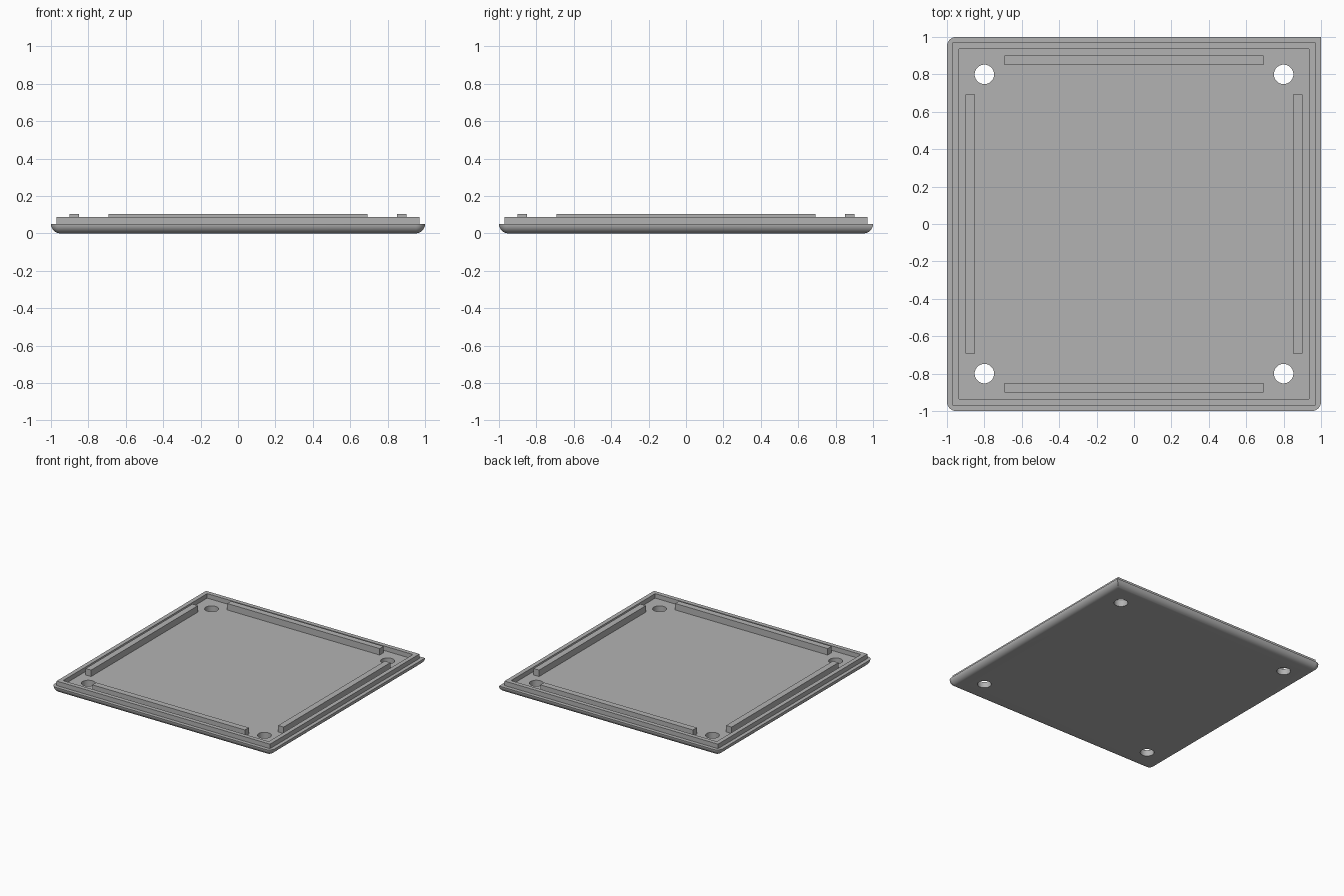
import bpy, bmesh, math
from mathutils import Matrix, Vector

if "Cube" in bpy.data.objects:
    bpy.data.objects.remove(bpy.data.objects["Cube"], do_unlink=True)

BASE_TOP, RIM_TOP, RIB_TOP = 0.05, 0.087, 0.103
ROUND = 0.05      # radius of the bottom edge and rounded corners
STEPS = 12

grey = bpy.data.materials.new("plain grey")
grey.use_nodes = True
grey.diffuse_color = (0.45, 0.45, 0.45, 1)
shader = grey.node_tree.nodes["Principled BSDF"]
shader.inputs["Base Color"].default_value = grey.diffuse_color
shader.inputs["Roughness"].default_value = 0.6


def finish(name, bm):
    bmesh.ops.recalc_face_normals(bm, faces=bm.faces)
    mesh = bpy.data.meshes.new(name)
    bm.to_mesh(mesh)
    bm.free()
    mesh.materials.append(grey)
    ob = bpy.data.objects.new(name, mesh)
    bpy.context.collection.objects.link(ob)
    return ob


def activate(ob):
    bpy.ops.object.select_all(action='DESELECT')
    ob.select_set(True)
    bpy.context.view_layer.objects.active = ob


def box(name, x0, x1, y0, y1, z0, z1):
    bm = bmesh.new()
    size = Matrix.Diagonal((x1 - x0, y1 - y0, z1 - z0, 1))
    middle = Matrix.Translation(((x0 + x1) / 2, (y0 + y1) / 2, (z0 + z1) / 2))
    bmesh.ops.create_cube(bm, size=1, matrix=middle @ size)
    return finish(name, bm)


# Base plate: rounded underside, three rounded corners and one square corner
bm = bmesh.new()
rings = []
for k in range(STEPS + 1):
    a = math.pi / 2 * k / STEPS
    r, z = ROUND * math.cos(a), BASE_TOP - ROUND * math.sin(a)
    ring = []
    for corner in range(4):
        turn = Matrix.Rotation(corner * math.pi / 2, 3, 'Z')
        inner = 1 - ROUND
        if corner == 0:
            offsets = [(r, r)]
        else:
            angles = [math.pi / 2 * s / STEPS for s in range(STEPS + 1)]
            offsets = [(r * math.cos(t), r * math.sin(t)) for t in angles]
        for dx, dy in offsets:
            ring.append(bm.verts.new(turn @ Vector((inner + dx, inner + dy, z))))
    rings.append(ring)
for upper, lower in zip(rings, rings[1:]):
    for i in range(len(upper)):
        j = (i + 1) % len(upper)
        bm.faces.new((upper[i], upper[j], lower[j], lower[i]))
bm.faces.new(rings[0])
bm.faces.new(rings[-1])
bmesh.ops.remove_doubles(bm, verts=bm.verts, dist=1e-5)
base = finish("base_plate", bm)

# Four screw holes through the base
bm = bmesh.new()
for x in (-0.8, 0.8):
    for y in (-0.8, 0.8):
        bmesh.ops.create_cone(bm, cap_ends=True, segments=48, radius1=0.052,
                              radius2=0.052, depth=0.4,
                              matrix=Matrix.Translation((x, y, 0)))
cutter = finish("hole_cutter", bm)
cutter.hide_render = True
cut = base.modifiers.new("holes", 'BOOLEAN')
cut.operation, cut.solver, cut.object = 'DIFFERENCE', 'EXACT', cutter
activate(base)
bpy.ops.object.modifier_apply(modifier=cut.name)
bpy.data.objects.remove(cutter, do_unlink=True)
bpy.ops.object.shade_smooth_by_angle(angle=math.radians(30))

# Raised square rim: four mitred walls following one cross-section
bm = bmesh.new()
section = [(0.97, 0.04), (0.97, RIM_TOP), (0.935, RIM_TOP), (0.935, 0.04)]
loops = [[bm.verts.new((sx * d, sy * d, z)) for d, z in section]
         for sx, sy in ((1, 1), (-1, 1), (-1, -1), (1, -1))]
for i in range(4):
    a, b = loops[i], loops[(i + 1) % 4]
    for j in range(4):
        n = (j + 1) % 4
        bm.faces.new((a[j], b[j], b[n], a[n]))
finish("rim", bm)

# Ribs just inside the rim
LENGTH, NEAR, FAR = 0.693, 0.85, 0.9
for side, lo, hi in (("back", NEAR, FAR), ("front", -FAR, -NEAR)):
    box(side + "_rib", -LENGTH, LENGTH, lo, hi, 0.04, RIB_TOP)
for side, lo, hi in (("left", NEAR, FAR), ("right", -FAR, -NEAR)):
    box(side + "_rib", lo, hi, -LENGTH, LENGTH, 0.04, RIB_TOP)
